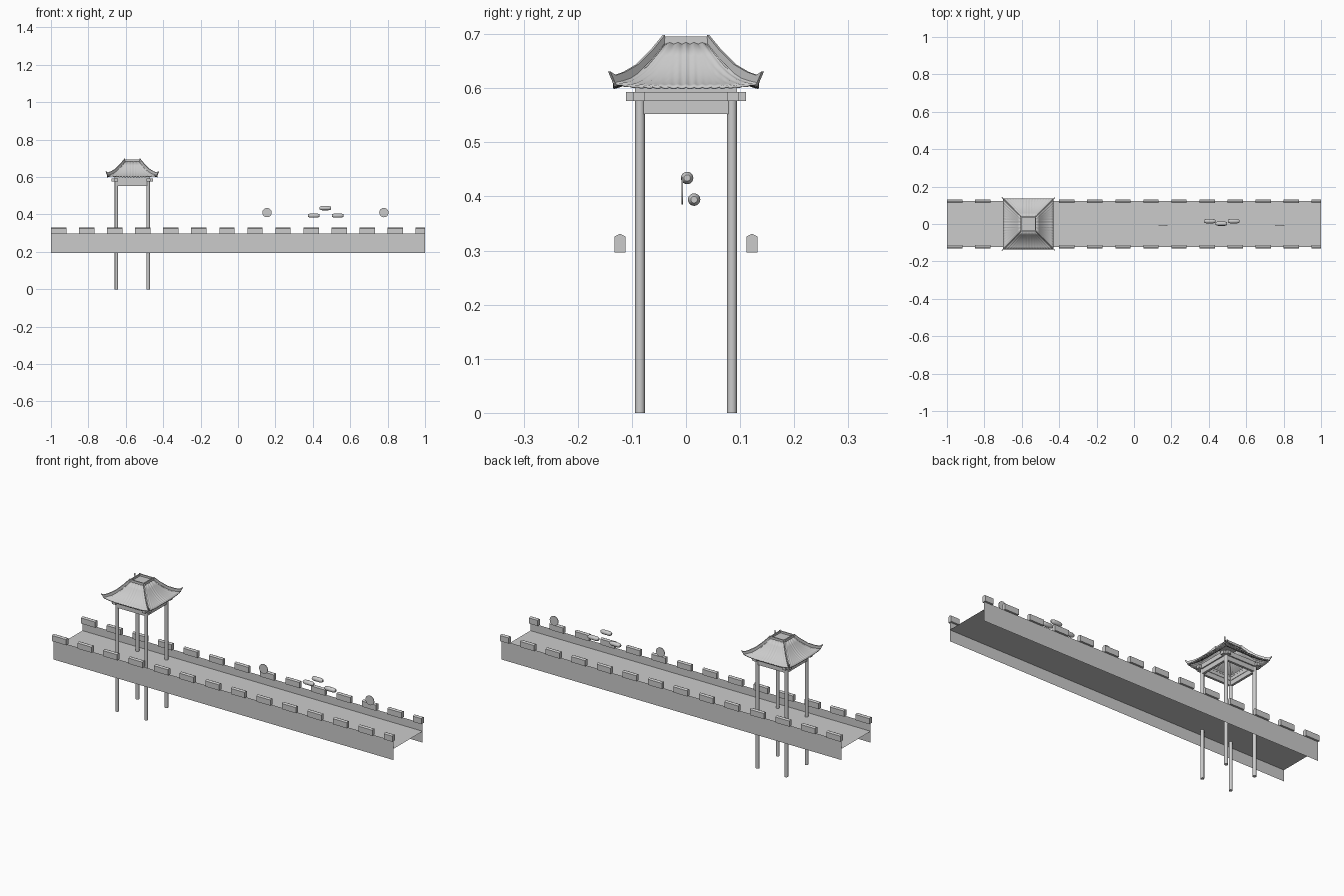
import bpy, bmesh, math
from mathutils import Vector

if "Cube" in bpy.data.objects:
    bpy.data.objects.remove(bpy.data.objects["Cube"])

stone = bpy.data.materials.new("light_grey")
stone.diffuse_color = (0.6, 0.6, 0.6, 1)
stone.use_nodes = True
stone.node_tree.nodes["Principled BSDF"].inputs["Base Color"].default_value = stone.diffuse_color

PX = -0.565          # pavilion centre along x
HALF = 0.085         # pavilion post spacing


def finish(bm, name, smooth=False, recalc=True):
    if recalc:
        bmesh.ops.recalc_face_normals(bm, faces=bm.faces)
    me = bpy.data.meshes.new(name)
    bm.to_mesh(me)
    bm.free()
    ob = bpy.data.objects.new(name, me)
    bpy.context.collection.objects.link(ob)
    me.materials.append(stone)
    if smooth:
        bpy.ops.object.select_all(action='DESELECT')
        bpy.context.view_layer.objects.active = ob
        ob.select_set(True)
        bpy.ops.object.shade_smooth_by_angle(angle=math.radians(40))
    return ob


def box(bm, lo, hi):
    vs = bmesh.ops.create_cube(bm, size=1)["verts"]
    lo, hi = Vector(lo), Vector(hi)
    for v in vs:
        v.co = Vector([(lo[i] + hi[i]) / 2 + v.co[i] * (hi[i] - lo[i]) for i in range(3)])


def prism_x(bm, profile, x0, x1):
    """Extrude a y,z profile along x."""
    a = [bm.verts.new((x0, y, z)) for y, z in profile]
    b = [bm.verts.new((x1, y, z)) for y, z in profile]
    n = len(a)
    bm.faces.new(a)
    bm.faces.new(b[::-1])
    for i in range(n):
        bm.faces.new((a[i], a[(i + 1) % n], b[(i + 1) % n], b[i]))


def lathe(bm, profile, place, sides=24):
    """Spin (radius, height) pairs; place(a, b, h) sets the axis."""
    rings = [[bm.verts.new(place(r * math.cos(2 * math.pi * k / sides),
                                 r * math.sin(2 * math.pi * k / sides), h))
              for k in range(sides)] for r, h in profile]
    for p, q in zip(rings, rings[1:]):
        for k in range(sides):
            m = (k + 1) % sides
            bm.faces.new((p[k], p[m], q[m], q[k]))
    bm.faces.new(rings[0])
    bm.faces.new(rings[-1])


def square_frame(bm, half, width, z0, z1, over=0.0):
    """Four beams in a square, optionally overshooting the corners."""
    for s in (-1, 1):
        c = s * half
        box(bm, (PX - half - over, c - width / 2, z0), (PX + half + over, c + width / 2, z1))
        box(bm, (PX + c - width / 2, -half - over, z0), (PX + c + width / 2, half + over, z1))


# walkway deck and thin side walls
bm = bmesh.new()
WY, DECK = 0.122, 0.255
bm.faces.new([bm.verts.new(p) for p in ((-1, -WY, DECK), (1, -WY, DECK), (1, WY, DECK), (-1, WY, DECK))])
finish(bm, "walkway_deck", recalc=False)
bm = bmesh.new()
for s in (-1, 1):
    pts = [(-s, 0), (s, 0), (s, 1), (-s, 1)]
    y = -WY * s
    bm.faces.new([bm.verts.new((x, y, 0.195 + 0.102 * h)) for x, h in pts])
finish(bm, "side_walls", recalc=False)

# merlons with ridged caps
bm = bmesh.new()
for s in (-1, 1):
    for k in range(14):
        x0 = -1 + 0.15 * k
        prof = [(s * WY + dy, z) for dy, z in
                ((-0.01, 0.296), (0.01, 0.296), (0.01, 0.326), (0, 0.331), (-0.01, 0.326))]
        prism_x(bm, prof, x0, min(x0 + 0.082, 1))
finish(bm, "merlons")

# pavilion posts
bm = bmesh.new()
for sx in (-1, 1):
    for sy in (-1, 1):
        lathe(bm, [(0.009, 0), (0.009, 0.58)],
              lambda a, b, h: (PX + sx * HALF + a, sy * HALF + b, h))
finish(bm, "posts", True)

# beams under the roof
bm = bmesh.new()
square_frame(bm, HALF, 0.012, 0.552, 0.577)
finish(bm, "lower_beams")
bm = bmesh.new()
square_frame(bm, HALF + 0.002, 0.02, 0.576, 0.593, over=0.024)
finish(bm, "crossing_beams")
bm = bmesh.new()
square_frame(bm, HALF, 0.018, 0.593, 0.602, over=0.009)
finish(bm, "eave_frame")

# curved tile roof, four rippled sides
prof = [(0.135, 0.603), (0.122, 0.607), (0.106, 0.615), (0.09, 0.626),
        (0.074, 0.641), (0.058, 0.661), (0.042, 0.683)]
bm = bmesh.new()
N = 96
for q in range(4):
    ca, sa = round(math.cos(q * math.pi / 2)), round(math.sin(q * math.pi / 2))
    rows = []
    for w, z in prof:
        fall = (w - 0.042) / 0.093
        row = []
        for i in range(N + 1):
            u = -1 + 2 * i / N
            a = u * w
            zz = z + 0.009 * abs(u) ** 5 * fall ** 2
            zz += 0.0012 * math.cos(a / 0.135 * math.pi * 18)
            row.append(bm.verts.new((PX + a * ca + w * sa, a * sa - w * ca, zz)))
        rows.append(row)
    for r, t in zip(rows, rows[1:]):
        for i in range(N):
            bm.faces.new((r[i], r[i + 1], t[i + 1], t[i]))
roof = finish(bm, "tile_roof", True, recalc=False)
sol = roof.modifiers.new("thickness", 'SOLIDIFY')
sol.thickness = 0.004
sol.offset = -1

# hip ridges with upturned tips
low = [(0.130, 0.603), (0.118, 0.612), (0.105, 0.618), (0.09, 0.628), (0.065, 0.653), (0.042, 0.682)]
top = [(0.142, 0.631), (0.131, 0.624), (0.114, 0.630), (0.09, 0.644), (0.064, 0.670), (0.041, 0.698)]
bm = bmesh.new()
for sx in (-1, 1):
    for sy in (-1, 1):
        side = Vector((sx, -sy, 0)).normalized() * 0.003
        secs = []
        for (dl, zl), (dt, zt) in zip(low, top):
            l = Vector((PX + sx * dl, sy * dl, zl))
            t = Vector((PX + sx * dt, sy * dt, zt))
            secs.append([bm.verts.new(p) for p in (l - side, l + side, t + side, t - side)])
        for p, q in zip(secs, secs[1:]):
            for i in range(4):
                j = (i + 1) % 4
                bm.faces.new((p[i], p[j], q[j], q[i]))
        bm.faces.new(secs[0])
        bm.faces.new(secs[-1])
finish(bm, "hip_ridges")

# flat top with a raised rim
bm = bmesh.new()
box(bm, (PX - 0.042, -0.042, 0.680), (PX + 0.042, 0.042, 0.685))
square_frame(bm, 0.039, 0.006, 0.682, 0.695, over=0.003)
finish(bm, "roof_crown")

# floating discs
bm = bmesh.new()
for x in (0.155, 0.78):
    lathe(bm, [(0.025, -0.0015), (0.025, 0.0015)],
          lambda a, b, h: (x + a, -0.007 + h, 0.41 + b), 28)
finish(bm, "floating_discs", True)

# floating rolls with tapered ends
bm = bmesh.new()
roll = [(0.006, -0.031), (0.008, -0.029), (0.0115, -0.018),
        (0.0115, 0.018), (0.008, 0.029), (0.006, 0.031)]
for x, y, z in ((0.405, 0.015, 0.394), (0.467, 0.002, 0.434), (0.533, 0.015, 0.394)):
    lathe(bm, roll, lambda a, b, h: (x + h, y + a, z + b), 20)
finish(bm, "floating_rolls", True)
